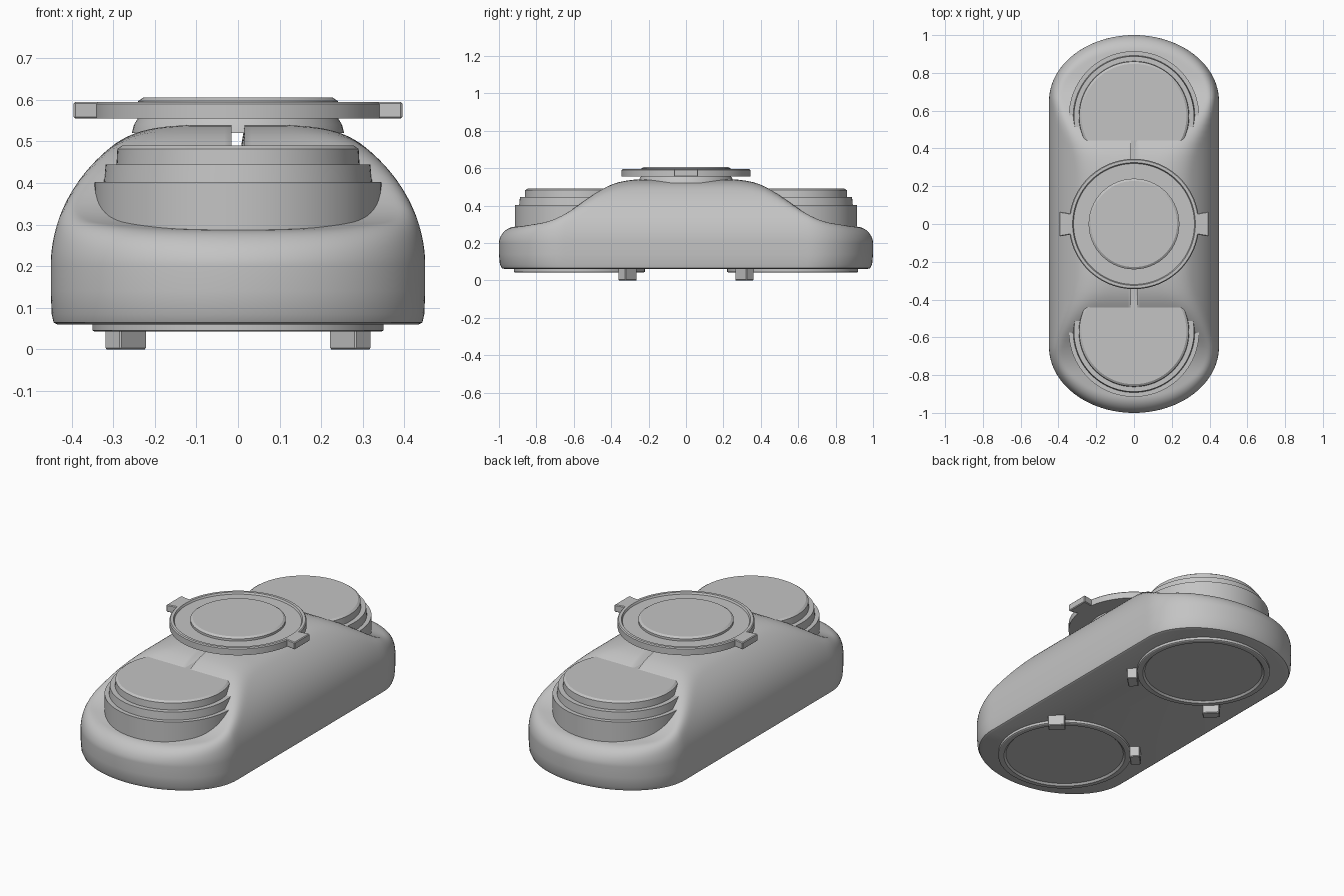
import bpy, bmesh, math
from math import sin, cos, pi, sqrt, radians
from mathutils import Matrix, Vector

cube = bpy.data.objects.get("Cube")
if cube:
    bpy.data.objects.remove(cube, do_unlink=True)

grey = bpy.data.materials.new("warm_grey")
grey.use_nodes = True
COLOUR = (0.55, 0.55, 0.55, 1)
grey.diffuse_color = COLOUR
grey.node_tree.nodes["Principled BSDF"].inputs["Base Color"].default_value = COLOUR


def finish(name, bm, angle=30):
    bmesh.ops.recalc_face_normals(bm, faces=bm.faces)
    mesh = bpy.data.meshes.new(name)
    bm.to_mesh(mesh)
    bm.free()
    mesh.materials.append(grey)
    obj = bpy.data.objects.new(name, mesh)
    bpy.context.collection.objects.link(obj)
    bpy.ops.object.select_all(action="DESELECT")
    obj.select_set(True)
    bpy.context.view_layer.objects.active = obj
    bpy.ops.object.shade_smooth_by_angle(angle=radians(angle))
    return obj


def loft(name, rings, angle=30):
    """Skin a stack of closed rings and cap both ends."""
    bm = bmesh.new()
    loops = [[bm.verts.new(p) for p in ring] for ring in rings]
    n = len(loops[0])
    for a, b in zip(loops, loops[1:]):
        for i in range(n):
            j = (i + 1) % n
            bm.faces.new((a[i], a[j], b[j], b[i]))
    bm.faces.new(loops[0])
    bm.faces.new(loops[-1])
    return finish(name, bm, angle)


def lathe(name, profile, y=0, sides=96):
    """Turn (radius, height) points about a vertical axis."""
    turn = [2 * pi * i / sides for i in range(sides)]
    return loft(name, [[(r * cos(t), y + r * sin(t), z) for t in turn]
                       for r, z in profile])


# Body: long rounded plan, domed across and humped along its length
HALF_W, STRAIGHT, CAP = 0.45, 0.65, 0.35
HUMP = [(0, 0.54), (0.28, 0.54), (0.38, 0.522), (0.455, 0.485), (0.54, 0.428),
        (0.62, 0.37), (0.68, 0.336), (0.75, 0.31), (0.89, 0.288), (1.1, 0.28)]


def hump(y):
    for (a, za), (b, zb) in zip(HUMP, HUMP[1:]):
        if y <= b:
            return za + (zb - za) * (y - a) / (b - a)
    return HUMP[-1][1]


def smooth_hump(y):
    return sum(hump(abs(y + k * 0.015)) for k in range(-2, 3)) / 5


def body_height(x, y):
    over = max(0, abs(y) - STRAIGHT) / CAP
    e = min(1, (x / HALF_W) ** 2 + over ** 2)
    dome = 0.2 + (0.39 - 0.24 * min(1, over)) * sqrt(1 - e)
    top = smooth_hump(y)
    h = max(0, 0.05 - abs(dome - top))
    return min(dome, top) - h * h / 0.2


outline = []
for side in (1, -1):
    outline += [(side * HALF_W * cos(pi * i / 48), side * (STRAIGHT + CAP * sin(pi * i / 48)))
                for i in range(49)]
    outline += [(-side * HALF_W, side * STRAIGHT * (1 - i / 20)) for i in range(1, 40)]

rings = [[(x * s, y * s, z) for x, y in outline]
         for s, z in ((0.965, 0.06), (0.985, 0.065), (0.995, 0.085), (1, 0.14))]
STEPS = 44
for k in range(STEPS):
    s = cos(0.5 * pi * k / STEPS)
    # Scale across the width, keeping rows at the same length along the sides
    ring = []
    for x, y in outline:
        px, py = x * s, y * (s if abs(y) > STRAIGHT else 1)
        if abs(y) > STRAIGHT:
            py = math.copysign(STRAIGHT + (abs(y) - STRAIGHT) * s, y)
        ring.append((px, py, body_height(px, py)))
    rings.append(ring)
loft("body", rings, 40)

# Stepped round turrets on both ends, and shallow rimmed discs underneath
for label, y in (("front", -0.57), ("back", 0.57)):
    lathe(label + "_turret", [(0.345, 0.15), (0.345, 0.402), (0.322, 0.402), (0.318, 0.445),
                              (0.292, 0.445), (0.29, 0.482), (0.278, 0.49)], y)
    lathe(label + "_base_disc", [(0.35, 0.08), (0.35, 0.046), (0.345, 0.043),
                                 (0.32, 0.043), (0.31, 0.053)], y)

# Centre dial: flared neck, rimmed plate and raised middle
lathe("dial_neck", [(0.255, 0.52), (0.25, 0.54), (0.235, 0.565)])
lathe("dial_plate", [(0.235, 0.555), (0.345, 0.555), (0.345, 0.59), (0.34, 0.595),
                     (0.325, 0.595), (0.32, 0.585), (0.242, 0.585)])
lathe("dial_cap", [(0.24, 0.57), (0.24, 0.597), (0.228, 0.605)])


def block(name, size, centre, angle=0, flare=1):
    """Box whose outer (+x) end is widened by flare."""
    bm = bmesh.new()
    bmesh.ops.create_cube(bm, size=1)
    for v in bm.verts:
        if v.co.x > 0:
            v.co.y *= flare
        v.co = Vector(a * b for a, b in zip(v.co, size))
    bmesh.ops.bevel(bm, geom=bm.edges[:], offset=0.004, segments=1, affect="EDGES")
    bm.transform(Matrix.Translation(centre) @ Matrix.Rotation(angle, 4, "Z"))
    return finish(name, bm)


# Dial tabs and the four feet, mirrored left and right
for side, label in ((1, "left"), (-1, "right")):
    block(label + "_dial_tab", (0.065, 0.11, 0.04), (side * 0.3625, 0, 0.575),
          0 if side > 0 else pi, 1.2)
    for end, place in ((-1, "front"), (1, "back")):
        block(f"{place}_{label}_foot", (0.055, 0.09, 0.07),
              (side * 0.27, end * 0.312, 0.035), math.atan2(-end, side))
